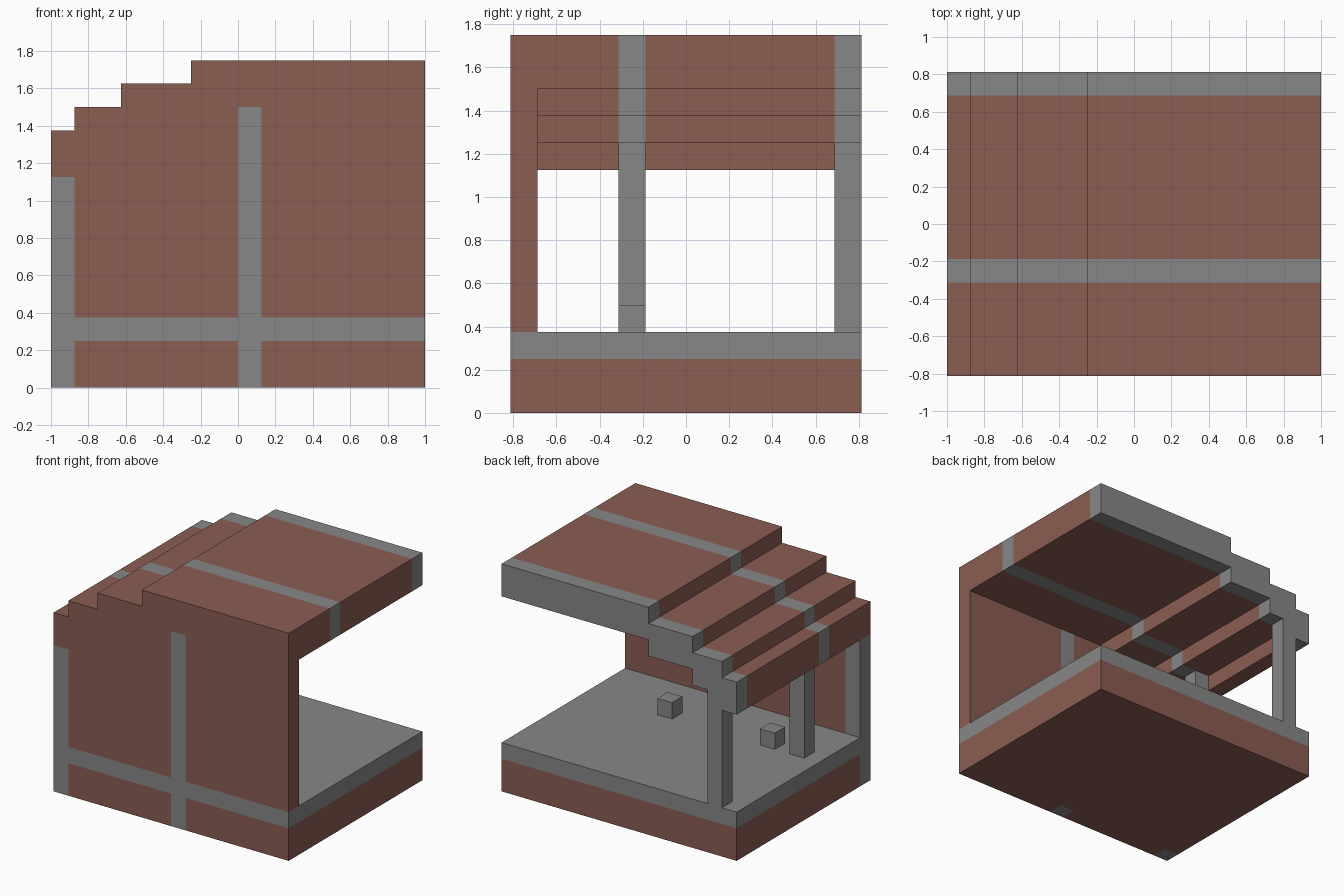
import bpy, bmesh, math

cube = bpy.data.objects.get("Cube")
if cube:
    bpy.data.objects.remove(cube, do_unlink=True)


def material(name, rgb):
    m = bpy.data.materials.new(name)
    m.use_nodes = True
    m.diffuse_color = (*rgb, 1)
    m.node_tree.nodes["Principled BSDF"].inputs["Base Color"].default_value = (*rgb, 1)
    return m


MATS = [material("brick brown", (0.254, 0.109, 0.084)),
        material("stone grey", (0.242, 0.242, 0.242))]
BROWN, GREY = 0, 1
U = 0.125                       # block size
W, D = 1.0, 6.5 * U             # half width, half depth
WALL_Y = -D + U                 # inner face of the front wall
FLOOR = 3 * U
BEAM = (-2.5 * U, -1.5 * U)     # depth range of the middle beam line


def block_part(name, xs, ys, zs, rule):
    """Outer shell of the grid cells for which rule(x, y, z) gives a material."""
    axes = (xs, ys, zs)

    def cell(i):
        if any(n < 0 or n >= len(a) - 1 for n, a in zip(i, axes)):
            return None
        return rule(*((a[n] + a[n + 1]) / 2 for n, a in zip(i, axes)))

    bm = bmesh.new()
    for i in range(len(xs) - 1):
        for j in range(len(ys) - 1):
            for k in range(len(zs) - 1):
                mat = cell((i, j, k))
                if mat is None:
                    continue
                for ax in range(3):
                    for side in (0, 1):
                        near = [i, j, k]
                        near[ax] += 2 * side - 1
                        if cell(near) is not None:
                            continue
                        ring = []
                        for a, b in ((0, 0), (1, 0), (1, 1), (0, 1)):
                            n = [i, j, k]
                            n[ax] += side
                            n[(ax + 1) % 3] += a
                            n[(ax + 2) % 3] += b
                            ring.append(bm.verts.new([g[m] for g, m in zip(axes, n)]))
                        face = bm.faces.new(ring if side else ring[::-1])
                        face.material_index = mat
    # weld the cells and merge flat faces of one colour
    bmesh.ops.remove_doubles(bm, verts=bm.verts, dist=0.001)
    bmesh.ops.dissolve_limit(bm, angle_limit=math.radians(1), verts=bm.verts,
                             edges=bm.edges, delimit={'MATERIAL'})
    mesh = bpy.data.meshes.new(name)
    bm.to_mesh(mesh)
    bm.free()
    for m in MATS:
        mesh.materials.append(m)
    obj = bpy.data.objects.new(name, mesh)
    bpy.context.collection.objects.link(obj)
    return obj


def stone_block(name, x, y, z0, z1):
    return block_part(name, [x, x + U], [y, y + U], [z0, z1], lambda *p: GREY)


def roof_top(x):
    """Stepped roof height, rising towards +x."""
    return 11 * U + U * sum(x > step for step in STEPS)


STEPS = (-7 * U, -5 * U, -2 * U)
HEIGHTS = [n * U for n in range(15)]


# Front wall with stone posts and a stone band
def wall_rule(x, y, z):
    if z > roof_top(x):
        return None
    corner_post = x < -W + U and z < 9 * U
    middle_post = 0 < x < U and z < 12 * U
    band = 2 * U < z < FLOOR
    return GREY if corner_post or middle_post or band else BROWN


block_part("front_wall", [-W, *STEPS, 0, U, W], [-D, WALL_Y], HEIGHTS, wall_rule)

# Brick base topped with a stone floor
block_part("base_floor", [-W, W], [WALL_Y, D], [0, 2 * U, FLOOR],
           lambda x, y, z: GREY if z > 2 * U else BROWN)


# Stepped roof slab with two stone beams
def roof_rule(x, y, z):
    if not roof_top(x) - 2 * U < z < roof_top(x):
        return None
    return GREY if BEAM[0] < y < BEAM[1] or y > D - U else BROWN


block_part("stepped_roof", [-W, *STEPS, W], [WALL_Y, *BEAM, D - U, D],
           HEIGHTS, roof_rule)

# Pillars under the low side of the roof
for name, y in (("back_pillar", D - U), ("middle_pillar", BEAM[0])):
    stone_block(name, -7 * U, y, FLOOR, 10 * U)

# Small stools on the floor
for name, x in (("right_stool", -5 * U), ("left_stool", 2 * U)):
    stone_block(name, x, BEAM[0], FLOOR, 4 * U)
